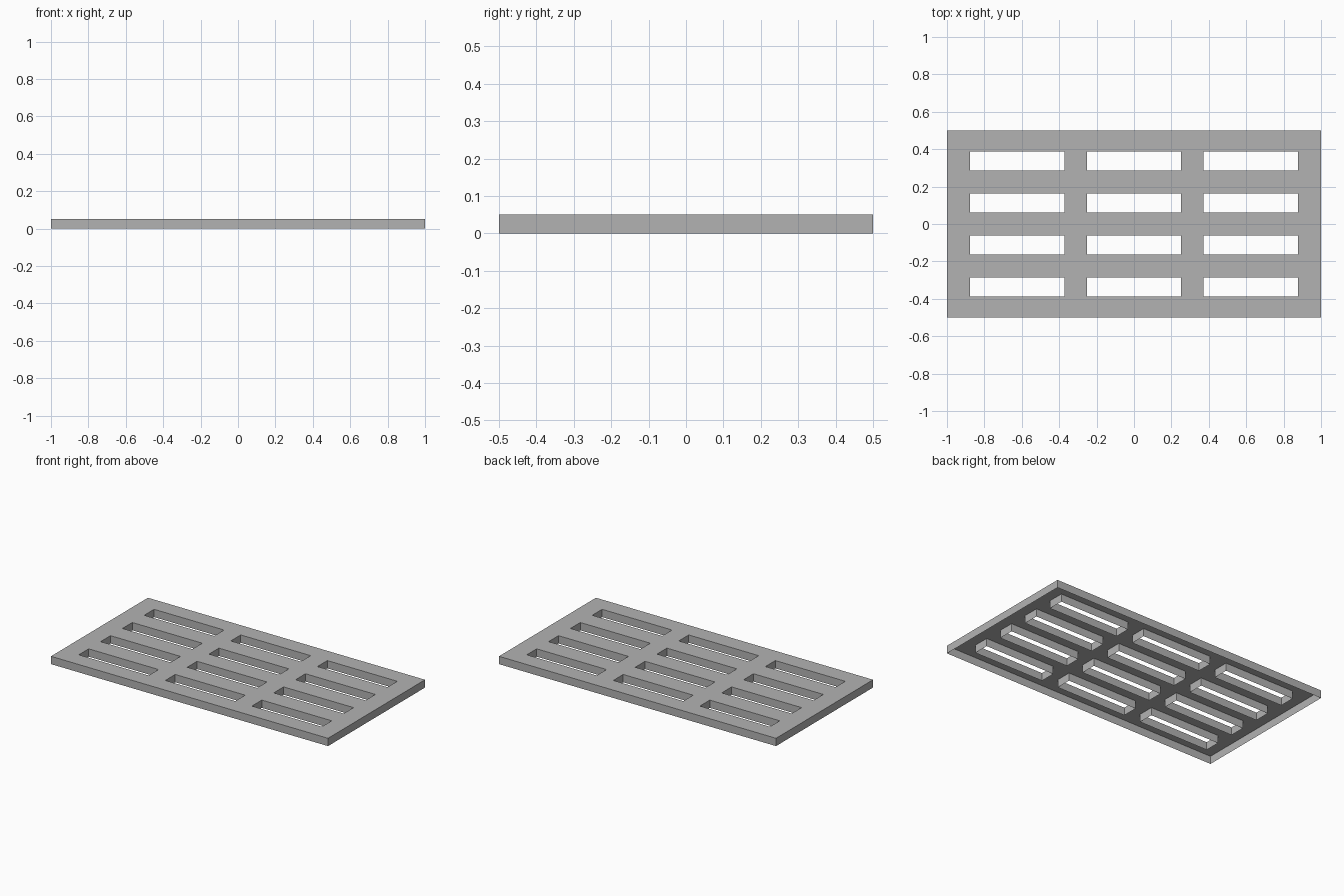
import bpy
import bmesh

cube = bpy.data.objects.get("Cube")
if cube:
    bpy.data.objects.remove(cube, do_unlink=True)

HEIGHT = 0.051
SLOT_X, PITCH_X, COLUMNS = 0.505, 0.625, 3
SLOT_Y, PITCH_Y, ROWS = 0.102, 0.225, 4


def cut_lines(half, slot, pitch, count):
    """Positions of the outer edges and of both sides of each slot."""
    lines = [-half]
    for i in range(count):
        centre = (i - (count - 1) / 2) * pitch
        lines += [centre - slot / 2, centre + slot / 2]
    return lines + [half]


# Plain grey
grey = bpy.data.materials.new("grey")
grey.use_nodes = True
colour = (0.45, 0.45, 0.45, 1)
grey.diffuse_color = colour
grey.node_tree.nodes["Principled BSDF"].inputs["Base Color"].default_value = colour

# Top sheet: a grid of cells, leaving out the slots
xs = cut_lines(1, SLOT_X, PITCH_X, COLUMNS)
ys = cut_lines(0.5, SLOT_Y, PITCH_Y, ROWS)
bm = bmesh.new()
grid = [[bm.verts.new((x, y, HEIGHT)) for y in ys] for x in xs]
for i in range(len(xs) - 1):
    for j in range(len(ys) - 1):
        if i % 2 and j % 2:
            continue
        bm.faces.new((grid[i][j], grid[i + 1][j],
                      grid[i + 1][j + 1], grid[i][j + 1]))

# Outer skirt and slot walls: every open edge drops to the ground, open below
rim = [e for e in bm.edges if e.is_boundary]
walls = bmesh.ops.extrude_edge_only(bm, edges=rim)["geom"]
for v in walls:
    if isinstance(v, bmesh.types.BMVert):
        v.co.z = 0

# Face the sheet upwards and the walls outwards
bmesh.ops.recalc_face_normals(bm, faces=bm.faces[:])
bm.normal_update()
top = next(f for f in bm.faces if abs(f.normal.z) > 0.5)
if top.normal.z < 0:
    bmesh.ops.reverse_faces(bm, faces=bm.faces[:])

# Merge the flat cells into plain surfaces
bmesh.ops.dissolve_limit(bm, angle_limit=0.01, verts=bm.verts[:], edges=bm.edges[:])

mesh = bpy.data.meshes.new("slotted_panel")
bm.to_mesh(mesh)
bm.free()
mesh.materials.append(grey)
panel = bpy.data.objects.new("slotted_panel", mesh)
bpy.context.collection.objects.link(panel)
